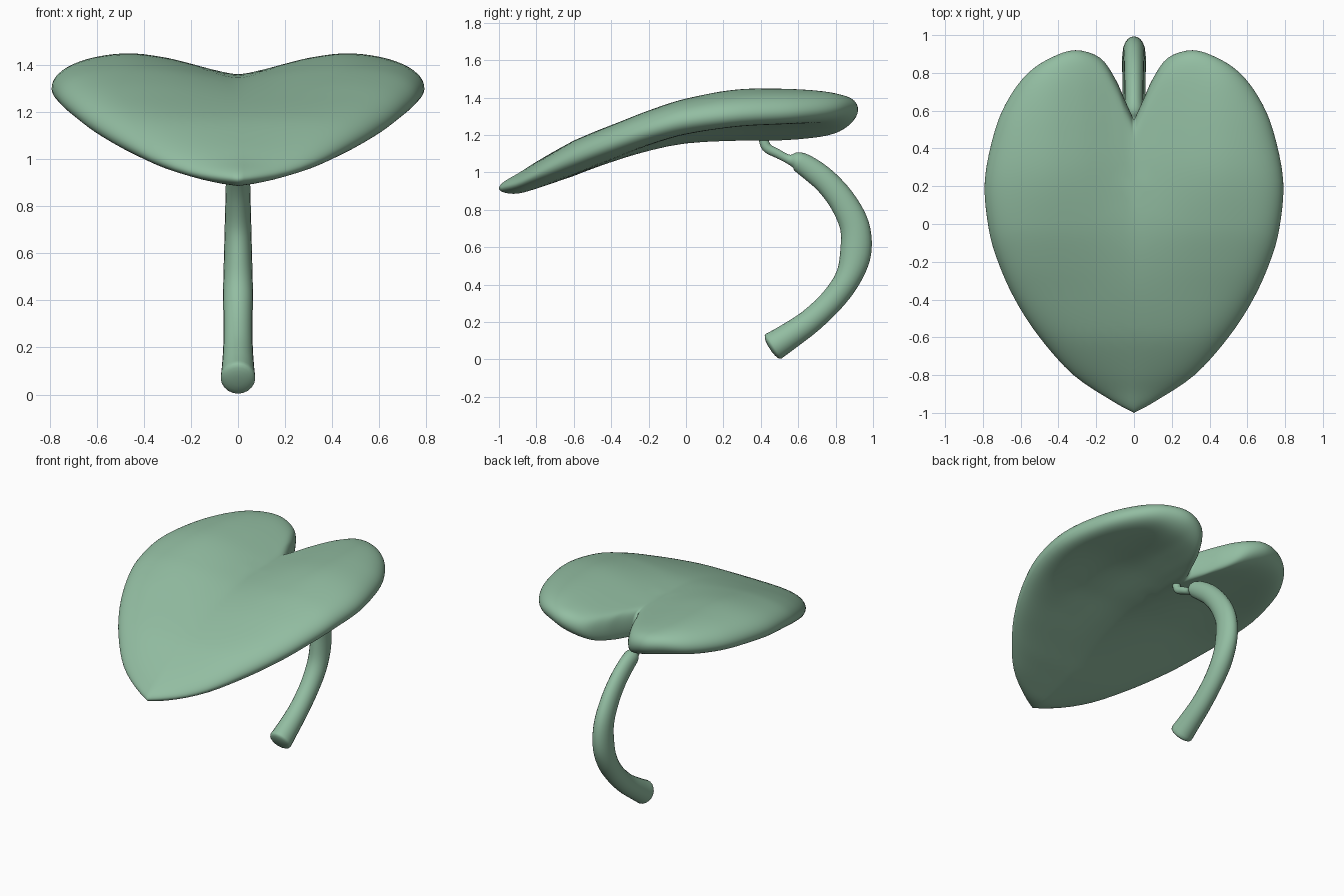
import bpy, bmesh, math
from mathutils import Vector

if "Cube" in bpy.data.objects:
    bpy.data.objects.remove(bpy.data.objects["Cube"])


def curve(xs, ys, x):
    """Smooth Hermite interpolation through (xs, ys)."""
    x = min(max(x, xs[0]), xs[-1])
    n = len(xs)
    i = 0
    while i < n - 2 and x > xs[i + 1]:
        i += 1

    def slope(k):
        a, b = max(k - 1, 0), min(k + 1, n - 1)
        return (ys[b] - ys[a]) / (xs[b] - xs[a])
    w = xs[i + 1] - xs[i]
    t = (x - xs[i]) / w
    return ((2*t**3 - 3*t*t + 1) * ys[i] + (t**3 - 2*t*t + t) * w * slope(i)
            + (3*t*t - 2*t**3) * ys[i + 1] + (t**3 - t*t) * w * slope(i + 1))


green = bpy.data.materials.new("soft leaf green")
green.diffuse_color = (0.29, 0.51, 0.36, 1)
green.use_nodes = True
green.node_tree.nodes["Principled BSDF"].inputs["Base Color"].default_value = green.diffuse_color


def finish(name, bm):
    bmesh.ops.recalc_face_normals(bm, faces=bm.faces)
    for f in bm.faces:
        f.smooth = True
    me = bpy.data.meshes.new(name)
    bm.to_mesh(me)
    bm.free()
    me.materials.append(green)
    ob = bpy.data.objects.new(name, me)
    bpy.context.collection.objects.link(ob)
    return ob


# Leaf: heart outline (right half, notch to tip), thick slab with rounded rim
half = [(0, .55), (.05, .66), (.10, .77), (.18, .88), (.31, .92), (.44, .88),
        (.56, .80), (.66, .67), (.735, .5), (.79, .23), (.77, -.02), (.72, -.2),
        (.63, -.4), (.5, -.6), (.32, -.8), (.11, -.94), (0, -1)]
idx = list(range(len(half)))
STEPS = 64
pts = [(curve(idx, [p[0] for p in half], k * 16 / STEPS),
        curve(idx, [p[1] for p in half], k * 16 / STEPS)) for k in range(STEPS + 1)]
outline = pts + [(-x, y) for x, y in pts[-2:0:-1]]

SPINE_Y = [-1, -.9, -.8, -.6, -.4, -.2, 0, .3, .5, .8, .92]
SPINE_Z = [.915, .94, .985, 1.075, 1.15, 1.21, 1.25, 1.265, 1.263, 1.257, 1.265]
FOLD_X = [-.1, 0, .1, .2, .3, .45, .6, .8]
FOLD_Z = [.018, 0, .018, .045, .07, .09, .08, .045]
GAIN_Y = [-1, -.8, -.4, -.2, 0, .3, 1]
GAIN_Z = [.05, .05, .12, .3, .55, .95, 1]


def mid(x, y):
    return (curve(SPINE_Y, SPINE_Z, y)
            + curve(FOLD_X, FOLD_Z, abs(x)) * curve(GAIN_Y, GAIN_Z, y))


bm = bmesh.new()
CY, RINGS, n, THICK = .2, 26, len(outline), .095
rim = [bm.verts.new((x, y, mid(x, y))) for x, y in outline]
for side in (1, -1):
    prev = rim
    for r in range(1, RINGS):
        s = 1 - (r / RINGS) ** 2.3
        h = side * THICK * (1 - s ** 10) ** .5
        ring = []
        for ox, oy in outline:
            x, y = ox * s, CY + (oy - CY) * s
            # the blade thins out towards the tip
            k = 1 - .35 * max(0, (-.6 - y) / .4)
            ring.append(bm.verts.new((x, y, mid(x, y) + h * k)))
        for i in range(n):
            j = (i + 1) % n
            bm.faces.new((prev[i], prev[j], ring[j], ring[i]))
        prev = ring
    c = bm.verts.new((0, CY, mid(0, CY) + side * THICK))
    for i in range(n):
        bm.faces.new((prev[i], prev[(i + 1) % n], c))
finish("leaf_blade", bm)

# Stem: swept tube, (y, z, radius), thin neck at the leaf end
path = [(.468, .07, .078), (.545, .12, .072), (.665, .205, .066), (.785, .32, .065),
        (.868, .44, .07), (.907, .57, .083), (.902, .71, .079), (.84, .84, .072),
        (.755, .945, .066), (.67, 1.015, .062), (.60, 1.058, .052), (.55, 1.07, .025),
        (.49, 1.10, .024), (.43, 1.135, .026), (.41, 1.20, .026)]
pi = list(range(len(path)))


def stem_at(t):
    return [curve(pi, [p[k] for p in path], t) for k in range(3)]


bm = bmesh.new()
SEG, LEN = 20, 70
rings = []


def add_ring(y, z, ty, tz, r):
    # the stem narrows sideways towards the leaf
    rx = min(r * .95, max(.048, .075 - .026 * z))
    rings.append([bm.verts.new((rx * math.cos(a), y - tz * r * math.sin(a),
                                z + ty * r * math.sin(a)))
                  for a in (2 * math.pi * k / SEG for k in range(SEG))])


for k in range(LEN + 1):
    t = k * (len(path) - 1) / LEN
    y, z, r = stem_at(t)
    a, b = stem_at(max(t - .05, 0)), stem_at(min(t + .05, len(path) - 1))
    d = Vector((b[0] - a[0], b[1] - a[1])).normalized()
    if k == 0:  # rounded base end
        for q in (.3, .6, .8, .94):
            off = .025 * math.sqrt(1 - q * q)
            add_ring(y - d.x * off, z - d.y * off, d.x, d.y, r * q)
    add_ring(y, z, d.x, d.y, r)
for a, b in zip(rings, rings[1:]):
    for i in range(SEG):
        j = (i + 1) % SEG
        bm.faces.new((a[i], a[j], b[j], b[i]))
bm.faces.new(rings[0])
bm.faces.new(rings[-1])
finish("leaf_stem", bm)
